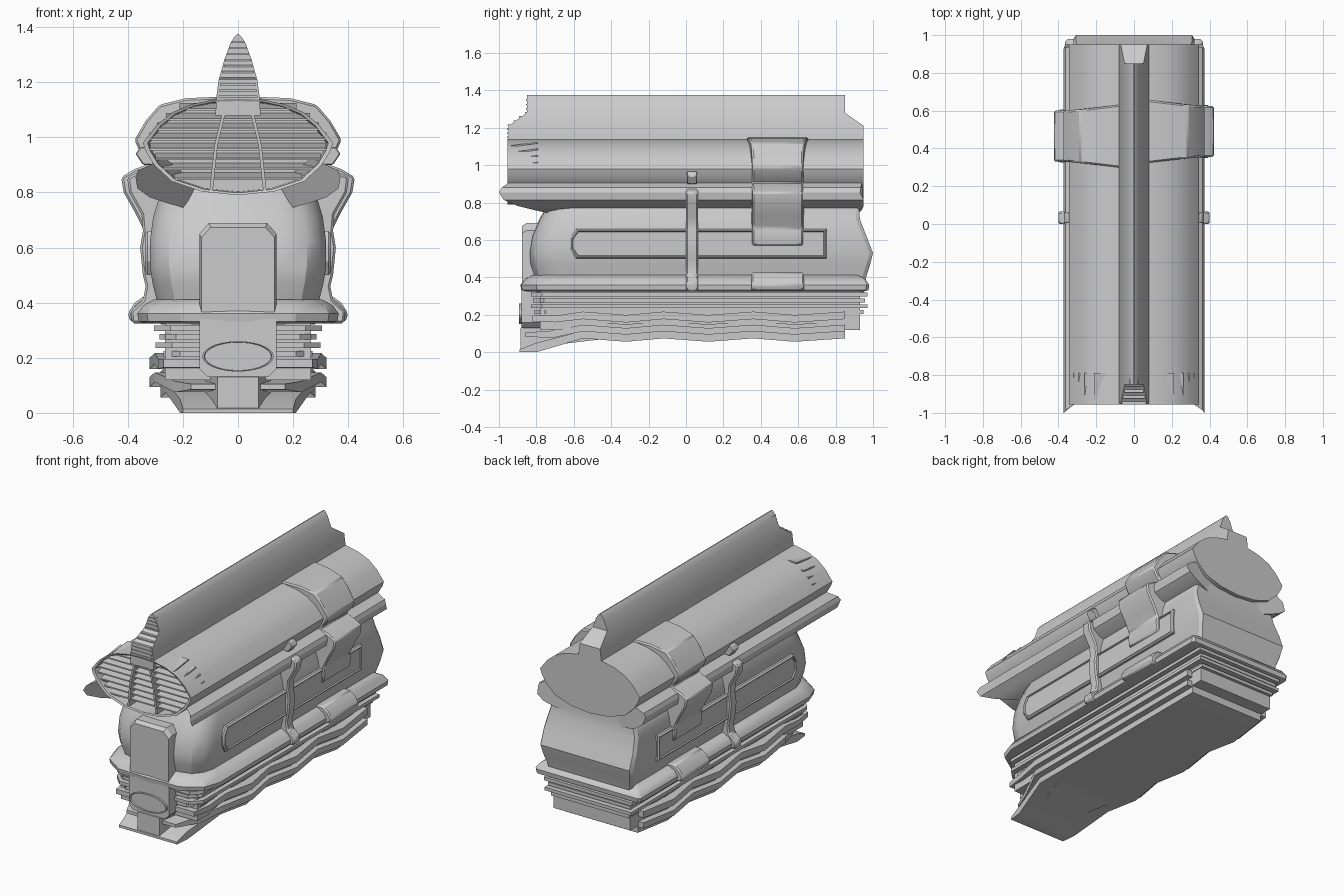
import bpy, bmesh, math

if "Cube" in bpy.data.objects:
    bpy.data.objects.remove(bpy.data.objects["Cube"])


def loft(name, rings, caps=(True, True)):
    """Skin a list of equal-length closed rings."""
    bm = bmesh.new()
    vs = [[bm.verts.new(p) for p in r] for r in rings]
    n = len(rings[0])
    for a, b in zip(vs, vs[1:]):
        for i in range(n):
            j = (i + 1) % n
            bm.faces.new((a[i], a[j], b[j], b[i]))
    if caps[0]:
        bm.faces.new(vs[0])
    if caps[1]:
        bm.faces.new(vs[-1])
    bmesh.ops.recalc_face_normals(bm, faces=bm.faces)
    me = bpy.data.meshes.new(name)
    bm.to_mesh(me)
    bm.free()
    ob = bpy.data.objects.new(name, me)
    bpy.context.collection.objects.link(ob)
    return ob


def box(name, x0, x1, y0, y1, z0, z1):
    sq = [(x0, y0), (x1, y0), (x1, y1), (x0, y1)]
    return loft(name, [[(x, y, z) for x, y in sq] for z in (z0, z1)])


def mirror_ring(half):
    """Complete a half outline (x >= 0) across x = 0."""
    return half + [(-p[0], *p[1:]) for p in reversed(half) if abs(p[0]) > 1e-6]


def bevel(ob, w, seg=1):
    m = ob.modifiers.new("bevel", "BEVEL")
    m.width, m.segments = w, seg
    return ob


def interp(table, t):
    for (a, va), (b, vb) in zip(table, table[1:]):
        if a <= t <= b:
            return va + (vb - va) * (t - a) / (b - a)
    return table[-1][1]


# roof hull with a recessed grille opening at the front
roof = [(0, 1.14), (.09, 1.137), (.17, 1.12), (.24, 1.09), (.295, 1.045), (.345, .98),
        (.335, .95), (.305, .9), (.24, .84), (.13, .803), (0, .79)]
roof_ring = mirror_ring(roof)
def roof_at(y, k=1.0):
    return [(x * k, y, .97 + (z - .97) * k) for x, z in roof_ring]
loft("roof", [roof_at(-.80, .93), roof_at(-.95, .95), roof_at(-.955), roof_at(.95)])

# grille slats and two ribs in the front opening
width = sorted((z, x) for x, z in roof)
for i in range(8):
    z = .845 + i * .036
    w = interp(width, z) * .95
    loft("grille_slat", [[(-w, y, z + a), (w, y, z + a), (w, y, z + a + .008), (-w, y, z + a + .008)]
                         for y, a in ((-.935, 0), (-.79, .02))])
for s in (1, -1):
    loft("grille_rib", [[(s * (x - .006), y, z), (s * (x + .006), y, z), (s * (x + .006), -.79, z),
                         (s * (x - .006), -.79, z)] for x, z, y in ((.098, .8, -.945), (.08, .97, -.95), (.04, 1.135, -.95))])

# side eaves: (x, z, front y, back y)
eave = [(.27, .93, -.90, .94), (.31, .905, -.95, .94), (.362, .88, -.985, .935), (.372, .855, -1, .93),
        (.365, .815, -.975, .95), (.32, .782, -.9, .95), (.26, .762, -.82, .94), (.18, .74, -.72, .92), (.15, .83, -.72, .92)]
for s in (1, -1):
    loft("eave", [[(s * x, p[k], z) for x, z, *p in eave] for k in (0, 1)])

# top fin with stepped ends: (z, half width, half length)
fin = [(1.08, .082, .95), (1.15, .078, .95), (1.21, .07, .95), (1.28, .05, .85),
       (1.34, .028, .85), (1.365, .013, .85), (1.375, .003, .85)]
loft("top_fin", [[(-w, -l, z), (w, -l, z), (w, l, z), (-w, l, z)] for z, w, l in fin])
for i in range(10):
    z = 1.145 + i * .022
    w, l = interp([(p[0], p[1]) for p in fin], z), interp([(p[0], p[2]) for p in fin], z)
    box("fin_slat", -w * .9, w * .9, -l - .006, -l + .03, z, z + .007)

# main body: (z, half width, front y, back y)
body = [(.32, .28, -.80, .95), (.41, .295, -.815, .965), (.47, .31, -.835, .985), (.53, .32, -.84, 1.0),
        (.62, .32, -.825, .965), (.71, .308, -.785, .93), (.77, .29, -.75, .925), (.86, .24, -.72, .92)]
def body_ring(z, w, f, b):
    return mirror_ring([(0, f, z), (w * .5, f + .005, z), (w * .78, f + .03, z), (w * .92, f + .075, z),
                        (w, f + .15, z), (w, b - .02, z), (w * .96, b, z)])
loft("body", [body_ring(*r) for r in body])

# long raised side panels
panel = [(-.62, .55), (-.59, .5), (.75, .5), (.75, .66), (-.59, .66), (-.62, .61)]
for s in (1, -1):
    def pan(x, g):
        return [(s * x, .065 + (y - .065) * (1 - g / .68), .58 + (z - .58) * (1 - g / .08)) for y, z in panel]
    loft("side_panel", [pan(.27, 0), pan(.328, 0), pan(.337, .008), pan(.337, .013), pan(.329, .016)])

# running board around the body
deck = [(.0, -.885), (.21, -.88), (.33, -.80), (.365, -.7), (.365, .965), (.35, .98)]
def deck_ring(g, z):
    return [(x * (1 - g / .36), .045 + (y - .045) * (1 - g / .93), z) for x, y in mirror_ring(deck)]
loft("running_board", [deck_ring(.03, .325), deck_ring(.004, .332), deck_ring(0, .36), deck_ring(.02, .39), deck_ring(.06, .412)])

# stacked plates below the board
box("undercarriage_core", -.265, .265, -.78, .93, .12, .34)
for i, (w, g) in enumerate([(.27, .02), (.30, 0), (.285, .012), (.305, 0)]):
    z = .205 + i * .031
    ring = mirror_ring([(0, -.83 + g), (w - .06, -.83 + g), (w, -.77 + g), (w, .97 - g)])
    loft("stack_plate", [[(x, y, h) for x, y in ring] for h in (z, z + .02)])

# wavy lower plates that run down into the front skirt
ys = [-.55, -.32, -.12, .12, .36, .58, .85]
for i, (z, t, w, nose) in enumerate([
        (.062, .04, .27, [(-.89, .20, 0, .015), (-.80, .21, 0, .05)]),
        (.10, .035, .31, [(-.86, .17, .085, .02), (-.72, .23, .075, .04)]),
        (.135, .02, .27, [(-.76, .2, .12, .03)]),
        (.165, .04, .31, [(-.82, .27, .165, .03), (-.70, .29, .16, .035)])]):
    stations = nose + [(y, w + (.012 if k % 2 else -.008), z + (-.006 if k % 2 else .012), t) for k, y in enumerate(ys)]
    loft("wavy_plate", [[(-a, y, h), (a, y, h), (a, y, h + d), (-a, y, h + d)] for y, a, h, d in stations])
loft("skirt_ramp", [[(-a, y, b), (a, y, b), (a, y, c), (-a, y, c)]
                    for y, a, b, c in ((-.885, .075, .01, .13), (-.7, .12, .04, .2), (-.4, .22, .075, .21))])

# nose box, lamp housing and oval lamp
nose = [(-.14, .36), (.14, .36), (.14, .65), (.105, .69), (-.105, .69), (-.14, .65)]
loft("nose_box", [[(x * k, y, .36 + (z - .36) * k) for x, z in nose] for y, k in ((-.70, 1), (-.855, 1), (-.878, .95))])
house = [(-.14, .16), (-.11, .13), (.11, .13), (.14, .16), (.14, .34), (-.14, .34)]
loft("lamp_housing", [[(x, y, z) for x, z in house] for y in (-.6, -.88)])
def oval(k, y):
    return [(.13 * k * math.cos(a), y, .205 + .055 * k * math.sin(a)) for a in [math.tau * i / 28 for i in range(28)]]
loft("lamp", [oval(1, -.87), oval(1, -.893), oval(.95, -.893), oval(.93, -.884)])

# straps wrapped over the sides
big = [(.07, 1.147), (.19, 1.142), (.285, 1.118), (.335, 1.06), (.376, .99), (.355, .945), (.318, .905),
       (.375, .885), (.424, .855), (.415, .80), (.375, .73), (.343, .665), (.348, .62), (.338, .57),
       (.26, .57), (.26, .8), (.22, 1.0), (.07, 1.05)]
small = [(.36, .875), (.402, .855), (.395, .80), (.35, .72), (.345, .66), (.355, .60), (.345, .50),
         (.335, .46), (.345, .41), (.39, .37), (.385, .325), (.26, .325), (.26, .82)]
nub = [(.28, .965), (.355, .965), (.372, .94), (.345, .90), (.28, .90)]
foot = [(.25, .425), (.34, .425), (.375, .40), (.40, .36), (.39, .33), (.25, .325)]
for s, off in ((1, 0), (-1, -.025)):
    def strap(name, prof, y0, y1, flare=0, b=.008):
        def end(y, d):
            return [(s * x, y + off + d * flare * max(0, 1 - x / .34), z) for x, z in prof]
        bevel(loft(name, [end(y0, -1), end(y1, 1)]), b)
    strap("wide_strap", big, .355, .625, .04)
    strap("strap_foot", foot, .35, .63)
    off = 0
    strap("narrow_strap", small, .0, .065)
    strap("strap_nub", nub, .005, .06, 0, .004)

# shading: smooth on curves, sharp on edges
for ob in bpy.context.collection.objects:
    ob.select_set(True)
    bpy.context.view_layer.objects.active = ob
bpy.ops.object.shade_smooth_by_angle(angle=math.radians(28))
